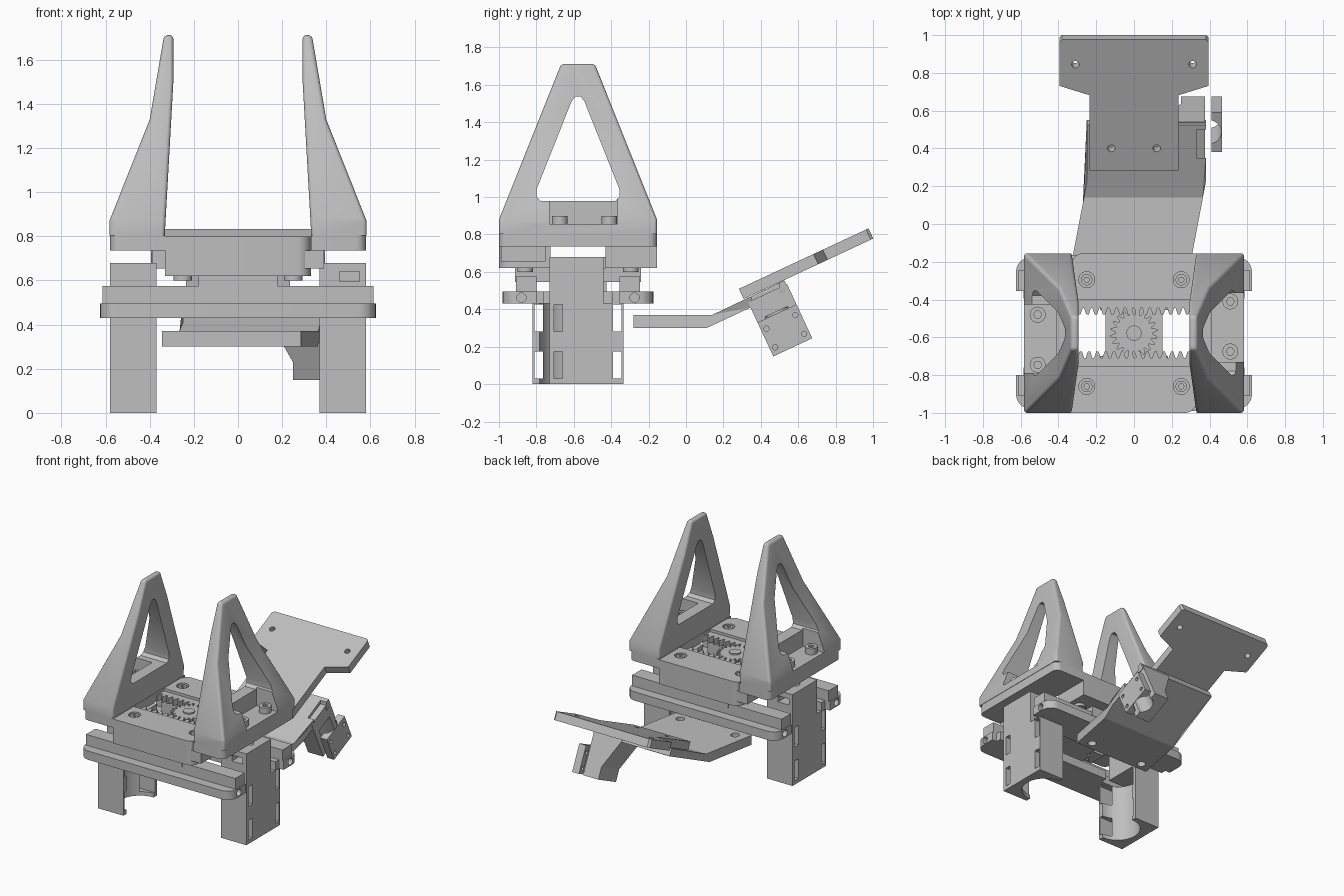
import bpy, bmesh, math
from mathutils import Matrix

cube = bpy.data.objects.get("Cube")
if cube:
    bpy.data.objects.remove(cube)

grey = bpy.data.materials.new("matte grey")
grey.use_nodes = True
grey.diffuse_color = (0.52, 0.52, 0.52, 1)
grey.node_tree.nodes["Principled BSDF"].inputs["Base Color"].default_value = (0.52, 0.52, 0.52, 1)

MID = -0.5775  # centre of the gripper in y
TURN = (Matrix.Translation((0, MID, 0)) @ Matrix.Rotation(math.pi, 4, 'Z')
        @ Matrix.Translation((0, -MID, 0)))


def add(name, bm):
    bmesh.ops.recalc_face_normals(bm, faces=bm.faces)
    me = bpy.data.meshes.new(name)
    bm.to_mesh(me)
    bm.free()
    me.materials.append(grey)
    ob = bpy.data.objects.new(name, me)
    bpy.context.collection.objects.link(ob)
    return ob


def prism(name, pts, lo, hi, axis='z'):
    """Extrude a 2D outline along an axis; the outline is (y,z), (x,z) or (x,y)."""
    put = {'x': lambda a, b, d: (d, a, b), 'y': lambda a, b, d: (a, d, b),
           'z': lambda a, b, d: (a, b, d)}[axis]
    bm = bmesh.new()
    ends = [[bm.verts.new(put(a, b, d)) for a, b in pts] for d in (lo, hi)]
    for ring in ends:
        bm.faces.new(ring)
    for i in range(len(pts)):
        j = (i + 1) % len(pts)
        bm.faces.new((ends[0][i], ends[0][j], ends[1][j], ends[1][i]))
    return add(name, bm)


def box(name, x0, x1, y0, y1, z0, z1):
    return prism(name, [(x0, y0), (x1, y0), (x1, y1), (x0, y1)], z0, z1)


def arc(a, b, r, start, end, n):
    """Points on an arc, angles in turns."""
    angles = [math.tau * (start + (end - start) * i / n) for i in range(n + 1)]
    return [(a + r * math.cos(t), b + r * math.sin(t)) for t in angles]


def cyl(name, a, b, r, lo, hi, axis='z', n=32):
    return prism(name, arc(a, b, r, 0, 1, n)[:-1], lo, hi, axis)


def bake(ob):
    dg = bpy.context.evaluated_depsgraph_get()
    me = bpy.data.meshes.new_from_object(ob.evaluated_get(dg))
    ob.modifiers.clear()
    ob.data = me


def boolean(ob, cutters, op='DIFFERENCE'):
    for c in cutters:
        m = ob.modifiers.new("cut", 'BOOLEAN')
        m.operation, m.object, m.solver = op, c, 'EXACT'
        bake(ob)
        bpy.data.objects.remove(c)
    return ob


def screw(name, x, y, z0, z1, r=0.042):
    ob = cyl(name, x, y, r, z0, z1)
    return boolean(ob, [cyl("socket", x, y, r * 0.5, z1 - 0.025, z1 + 0.1, n=6)])


half = []  # parts repeated by a half turn about the gripper centre

# Finger: side outline crossed with front outline, rounded, then hollowed
side = [(-0.4225, 0.75), (-0.4225, 0.88), (-0.09, 1.712), (0.09, 1.712),
        (0.4225, 0.88), (0.4225, 0.75)]
finger = prism("left_finger", [(y + MID, z) for y, z in side], 0.2, 0.7, 'x')
front = [(0.335, 0.75), (0.583, 0.75), (0.583, 0.87), (0.40, 1.33), (0.335, 1.712),
         (0.293, 1.712), (0.293, 1.50)]
boolean(finger, [prism("outline", front, -1.2, 0.2, 'y')], 'INTERSECT')
m = finger.modifiers.new("bevel", 'BEVEL')
m.width, m.segments = 0.018, 5
bake(finger)
hole = [(-0.2, 0.98), (-0.222, 1.0), (-0.222, 1.04), (-0.035, 1.51), (-0.015, 1.537),
        (0.015, 1.537), (0.035, 1.51), (0.222, 1.04), (0.222, 1.0), (0.2, 0.98)]
boolean(finger, [prism("hole", [(y + MID, z) for y, z in hole], 0.1, 0.8, 'x'),
                 box("pocket", 0.41, 0.8, -0.73, -0.365, 0.855, 1.0),
                 box("underside", 0, 1, -1.2, 0, 0.6, 0.803)])
half.append(finger)

# Sliding carriage with its rack and bolts
plate = ([(0.33, -1)] + arc(0.535, -0.955, 0.045, -0.25, 0, 6)
         + arc(0.535, -0.20, 0.045, 0, 0.25, 6) + [(0.33, -0.155)])
half.append(prism("left_carriage", plate, 0.735, 0.803))
half.append(box("left_carriage_guide", 0.30, 0.39, -0.99, -0.75, 0.655, 0.735))
rack = [(0.36, -0.76), (-0.30, -0.76)]
for i in range(15):
    x = -0.30 + i * 0.044
    rack += [(x, -0.71), (x + 0.012, -0.675), (x + 0.024, -0.675), (x + 0.036, -0.71)]
half.append(prism("left_rack", rack + [(0.36, -0.71)], 0.735, 0.78))
for y in (-0.41, -0.675):
    half.append(screw("left_finger_bolt", 0.51, y, 0.84, 0.90))

# Cover over the rack, one corner rounded, with a ledge that carries the rack
outline = [(-0.33, -1)] + arc(0.27, -0.94, 0.06, -0.25, 0, 8) + [(0.33, -0.88), (0.33, -0.755), (-0.33, -0.755)]
cover = prism("front_cover", outline, 0.62, 0.80)
bolt_holes = [cyl("hole", x, -0.86, 0.042, 0.77, 0.9) for x in (-0.25, 0.25)]
half.append(boolean(cover, bolt_holes))
half.append(box("front_rack_ledge", -0.33, 0.33, -0.76, -0.725, 0.62, 0.735))
for x in (-0.25, 0.25):
    half.append(screw("front_cover_bolt", x, -0.86, 0.62, 0.795, 0.03))
    half.append(cyl("front_cover_nut", x, -0.86, 0.042, 0.60, 0.62))

# Cross rail in two layers, with the tab that holds the cover
lower = (arc(0.545, -0.90, 0.08, -0.25, 0, 6) + [(0.625, -0.80), (0.585, -0.80), (0.585, -0.76),
         (-0.585, -0.76), (-0.585, -0.80), (-0.625, -0.80)] + arc(-0.545, -0.90, 0.08, 0.5, 0.75, 6))
rail = prism("front_lower_rail", lower, 0.43, 0.495)
ends = [cyl("hole", -0.88, 0.462, 0.025, s * 0.6 - 0.1, s * 0.6 + 0.1, 'x') for s in (-1, 1)]
half.append(boolean(rail, ends))
half.append(box("front_upper_rail", -0.615, 0.615, -0.91, -0.80, 0.495, 0.575))
half.append(box("front_rail_web", -0.34, 0.34, -0.80, -0.71, 0.43, 0.495))
half.append(box("front_tab", -0.18, 0.18, -0.915, -0.70, 0.545, 0.62))

# Leg: a motor shell, open inwards, with strap slots
leg = prism("left_leg", [(-0.73, 0), (-0.335, 0), (-0.335, 0.43), (-0.44, 0.43),
                         (-0.44, 0.68), (-0.73, 0.68)], 0.37, 0.58, 'x')
cuts = [cyl("motor", 0.37, -0.5325, 0.16, -0.1, 0.43, n=40),
        box("window", 0.46, 0.55, -0.8, -0.65, 0.595, 0.64),
        cyl("top_hole", 0.50, -0.58, 0.03, 0.6, 0.8)]
for y in (-0.705, -0.39):
    for z in (0.03, 0.28):
        cuts.append(box("slot", 0.3, 0.7, y, y + 0.045, z, z + 0.145))
half.append(boolean(leg, cuts))

# Half-turn copies
for ob in half:
    name = ob.name.split(".")[0].replace("left", "right").replace("front", "back")
    twin = bpy.data.objects.new(name, ob.data.copy())
    twin.data.transform(TURN)
    bpy.context.collection.objects.link(twin)

# Centre block and pinion
box("centre_block", -0.15, 0.15, -0.70, -0.455, 0.545, 0.62)
gear = []
for i in range(20):
    for k, r in ((0, 0.097), (0.3, 0.125), (0.55, 0.125), (0.85, 0.097)):
        a = (i + k) * math.tau / 20
        gear.append((r * math.cos(a), MID + r * math.sin(a)))
prism("pinion", gear, 0.735, 0.78)
cyl("pinion_cap", 0, MID, 0.04, 0.735, 0.79)

# Bent, sheared mounting arm
profile = [(-0.28, 0.30), (0.11, 0.30), (0.22, 0.351), (0.55, 0.505), (0.525, 0.555),
           (0.22, 0.407), (0.14, 0.37), (-0.28, 0.37)]
arm = prism("mounting_arm", profile, -0.25, 0.38, 'x')
for v in arm.data.vertices:
    v.co.x += 0.19 * min(0, v.co.y - 0.22)
boolean(arm, [box("notch", 0.33, 0.5, 0.35, 0.50, 0.2, 0.8)]
        + [cyl("bolt_hole", x, -0.22, 0.03, 0.2, 0.5) for x in (-0.25, 0.2)])

# Tilted end plate
tilt = math.radians(25)
outline = [(0.235, 0), (0.235, 0.44), (0.395, 0.495), (0.395, 0.75), (0.38, 0.765)]
tee = prism("end_plate", outline + [(-x, s) for x, s in reversed(outline)], 0, 0.06)
boolean(tee, [cyl("hole", sx * x, s, 0.02, -0.1, 0.2, n=20)
              for x, s in ((0.31, 0.62), (0.12, 0.13)) for sx in (-1, 1)])
tee.data.transform(Matrix.Translation((0, 0.308, 0.455)) @ Matrix.Rotation(tilt, 4, 'X'))


# Motor clamp below the arm, square to the tilt
def tilted(u, v):
    c, s = math.cos(tilt), math.sin(tilt)
    return (0.34 + c * u + s * v, 0.42 + s * u - c * v)


def slab(name, x0, x1, u0, u1, v0, v1):
    return prism(name, [tilted(u0, v0), tilted(u1, v0), tilted(u1, v1), tilted(u0, v1)], x0, x1, 'x')


def motor_bore():
    ob = cyl("bore", 0, 0, 0.07, -0.4, 0.0)
    y, z = tilted(0.115, 0.09)
    ob.data.transform(Matrix.Translation((0.393, y, z)) @ Matrix.Rotation(tilt, 4, 'X'))
    return ob


inner = slab("clamp_inner", 0.25, 0.375, 0, 0.23, -0.02, 0.30)
boolean(inner, [motor_bore()])
brace = slab("clamp_brace", 0.13, 0.25, 0, 0.23, -0.02, 0.21)
for v in brace.data.vertices:
    if v.co.x < 0.2 and v.co.z < 0.36:
        v.co.x = 0.249
outer = slab("clamp_outer", 0.41, 0.465, 0, 0.23, 0.10, 0.30)
holes = [motor_bore()]
for u in (0.03, 0.20):
    for v in (0.15, 0.26):
        holes.append(cyl("hole", *tilted(u, v), 0.014, 0.3, 0.6, 'x', 16))
boolean(outer, holes)

# Smooth shading with sharp edges kept
bpy.ops.object.select_all(action='DESELECT')
for ob in bpy.context.collection.objects:
    if ob.type == 'MESH':
        ob.select_set(True)
        bpy.context.view_layer.objects.active = ob
bpy.ops.object.shade_smooth_by_angle(angle=math.radians(22))
